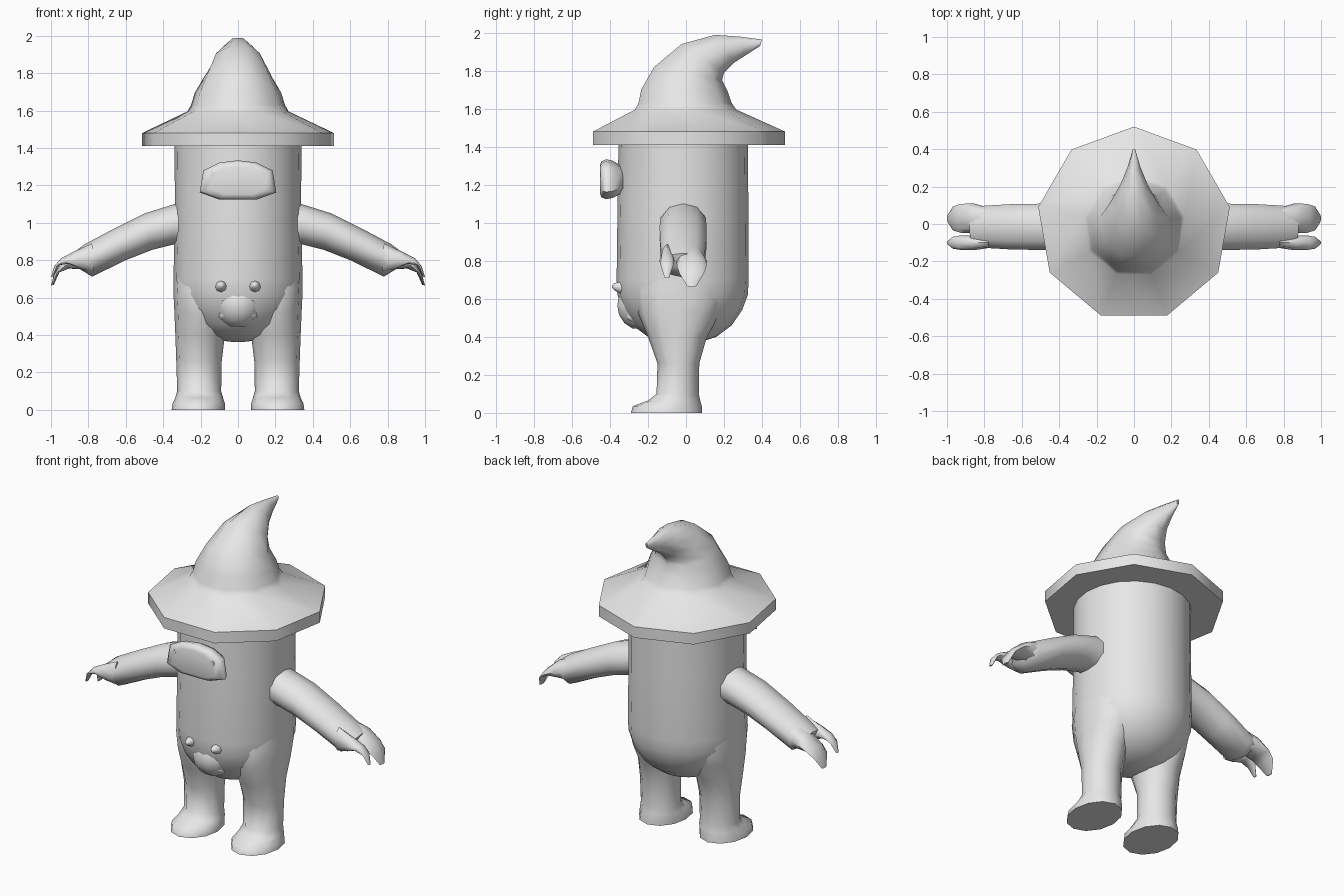
import bpy, math
from mathutils import Vector

if "Cube" in bpy.data.objects:
    bpy.data.objects.remove(bpy.data.objects["Cube"])

skin = bpy.data.materials.new("plain_grey")
skin.diffuse_color = (0.8, 0.8, 0.8, 1)
skin.use_nodes = True
skin.node_tree.nodes["Principled BSDF"].inputs["Base Color"].default_value = skin.diffuse_color


def ring(c, u, v, n):
    """Closed ellipse of n points around c with half axes u and v."""
    c, u, v = Vector(c), Vector(u), Vector(v)
    return [c + u * math.cos(2 * math.pi * i / n) + v * math.sin(2 * math.pi * i / n) for i in range(n)]


def span(a, b, half, axis, n):
    """Ellipse running from point a to point b, with a half width along axis."""
    a, b = Vector(a), Vector(b)
    return ring((a + b) / 2, (a - b) / 2, Vector(axis) * half, n)


def loft(name, rings, angle=60, mirror=False):
    """Skin a list of equal rings, cap both ends and smooth."""
    n = len(rings[0])
    verts = [p for r in rings for p in r]
    faces = [(k * n + i, k * n + (i + 1) % n, (k + 1) * n + (i + 1) % n, (k + 1) * n + i)
             for k in range(len(rings) - 1) for i in range(n)]
    faces += [tuple(reversed(range(n))), tuple(range(len(verts) - n, len(verts)))]
    me = bpy.data.meshes.new(name)
    me.from_pydata(verts, [], faces)
    me.materials.append(skin)
    ob = bpy.data.objects.new(name, me)
    bpy.context.collection.objects.link(ob)
    bpy.ops.object.select_all(action='DESELECT')
    ob.select_set(True)
    bpy.context.view_layer.objects.active = ob
    bpy.ops.object.mode_set(mode='EDIT')
    bpy.ops.mesh.select_all(action='SELECT')
    bpy.ops.mesh.normals_make_consistent(inside=False)
    bpy.ops.object.mode_set(mode='OBJECT')
    bpy.ops.object.shade_smooth_by_angle(angle=math.radians(angle))
    if mirror:
        ob.modifiers.new("mirror", 'MIRROR')
    return ob


X, Y = (1, 0, 0), (0, 1, 0)

# Body: upright barrel with a rounded bottom (z, half width, front y, back y)
body = [(1.42, .34, -.355, .325), (1.1, .337, -.36, .328), (.7, .345, -.365, .33), (.62, .34, -.36, .325),
        (.54, .315, -.33, .295), (.46, .26, -.28, .24), (.40, .18, -.2, .16), (.37, .09, -.1, .07),
        (.362, .02, -.03, .0)]
loft("body", [span((0, b, z), (0, f, z), w, X, 20) for z, w, f, b in body])

# Hat: nine-sided brim and a crown that bends backwards (front y, z, back y, z, half width)
brim = [ring((0, 0, z), (0, r, 0), (r, 0, 0), 9) for z, r in ((1.41, .52), (1.48, .52))]
crown = [(-.285, 1.595, .265, 1.595, .275), (-.265, 1.63, .24, 1.63, .255), (-.25, 1.70, .22, 1.69, .235),
         (-.18, 1.82, .19, 1.75, .185), (-.03, 1.945, .20, 1.79, .135), (.15, 1.993, .25, 1.84, .075),
         (.28, 1.982, .32, 1.885, .035), (.40, 1.965, .39, 1.93, .008)]
loft("hat", brim + [span((0, b, zb), (0, f, zf), w, X, 9) for f, zf, b, zb, w in crown], 62)

# Legs with feet (z, inner x, outer x, front y, back y)
leg = [(0, .07, .355, -.29, .085), (.035, .07, .35, -.28, .083), (.065, .08, .335, -.2, .075),
       (.1, .09, .325, -.155, .067), (.26, .087, .33, -.15, .07), (.4, .07, .335, -.2, .11),
       (.52, .05, .34, -.25, .18), (.64, .04, .346, -.27, .22), (.8, .08, .342, -.2, .17)]
loft("legs", [ring(((a + b) / 2, (f + k) / 2, z), ((b - a) / 2, 0, 0), (0, (k - f) / 2, 0), 12)
              for z, a, b, f, k in leg], mirror=True)

# Arms (top x, z, bottom x, z, half depth)
arm = [(.22, 1.12, .22, .86, .12), (.34, 1.10, .34, .885, .125), (.50, 1.05, .46, .855, .13),
       (.67, .965, .60, .80, .128), (.82, .885, .78, .712, .118), (.88, .84, .85, .755, .105)]
loft("arms", [span((tx, -.015, tz), (bx, -.015, bz), w, Y, 10) for tx, tz, bx, bz, w in arm], mirror=True)

# Split hand: one broad and one narrow finger curling down
finger = [(.78, .89, .77, .74, .7), (.87, .85, .84, .752, 1), (.945, .785, .905, .755, .97),
          (.982, .73, .955, .735, .8), (1.0, .665, .985, .668, .3)]
for name, y, w, lift in (("broad_finger", .03, .08, 0), ("narrow_finger", -.1, .04, .045)):
    loft(name, [span((tx, y, tz + lift * max(0, tx - .87) / .13), (bx, y, bz + lift * max(0, tx - .87) / .13),
                     w * s, Y, 8) for tx, tz, bx, bz, s in finger], mirror=True)

# Snout: wide shield-shaped muzzle (outline x, z; sections y, scale)
half = [(0, .112), (.10, .10), (.185, .058), (.205, -.06), (.10, -.098)]
outline = half + [(-x, z) for x, z in reversed(half[1:])]
sections = [(-.31, .5), (-.345, .72), (-.385, .93), (-.42, 1), (-.445, .9), (-.452, .72)]
loft("snout", [[Vector((x * s, y, 1.222 + z * s)) for x, z in outline] for y, s in sections])
for side in (-1, 1):
    # Nostrils: thin plates on the muzzle
    loft("nostril", [ring((side * .135, y, 1.255), (.014, 0, 0), (0, 0, .018), 8) for y in (-.445, -.453)])

# Udder: round bulge on the lower belly with four teats
bulge = [(t, math.sin(t * math.pi / 8)) for t in range(1, 8)]
loft("udder", [ring((0, -.235, .565 + .13 * math.cos(t * math.pi / 8)), (.13 * s, 0, 0), (0, .13 * s, 0), 14)
               for t, s in bulge])
for x, z, y0, y1 in ((.09, .655, -.31, -.39), (.075, .50, -.25, -.315)):
    loft("teats", [ring((x, y0 + (y1 - y0) * t, z + .01 * t), (r, 0, 0), (0, 0, r), 8)
                   for t, r in ((0, .035), (.5, .03), (.85, .018), (1, .006))], mirror=True)
